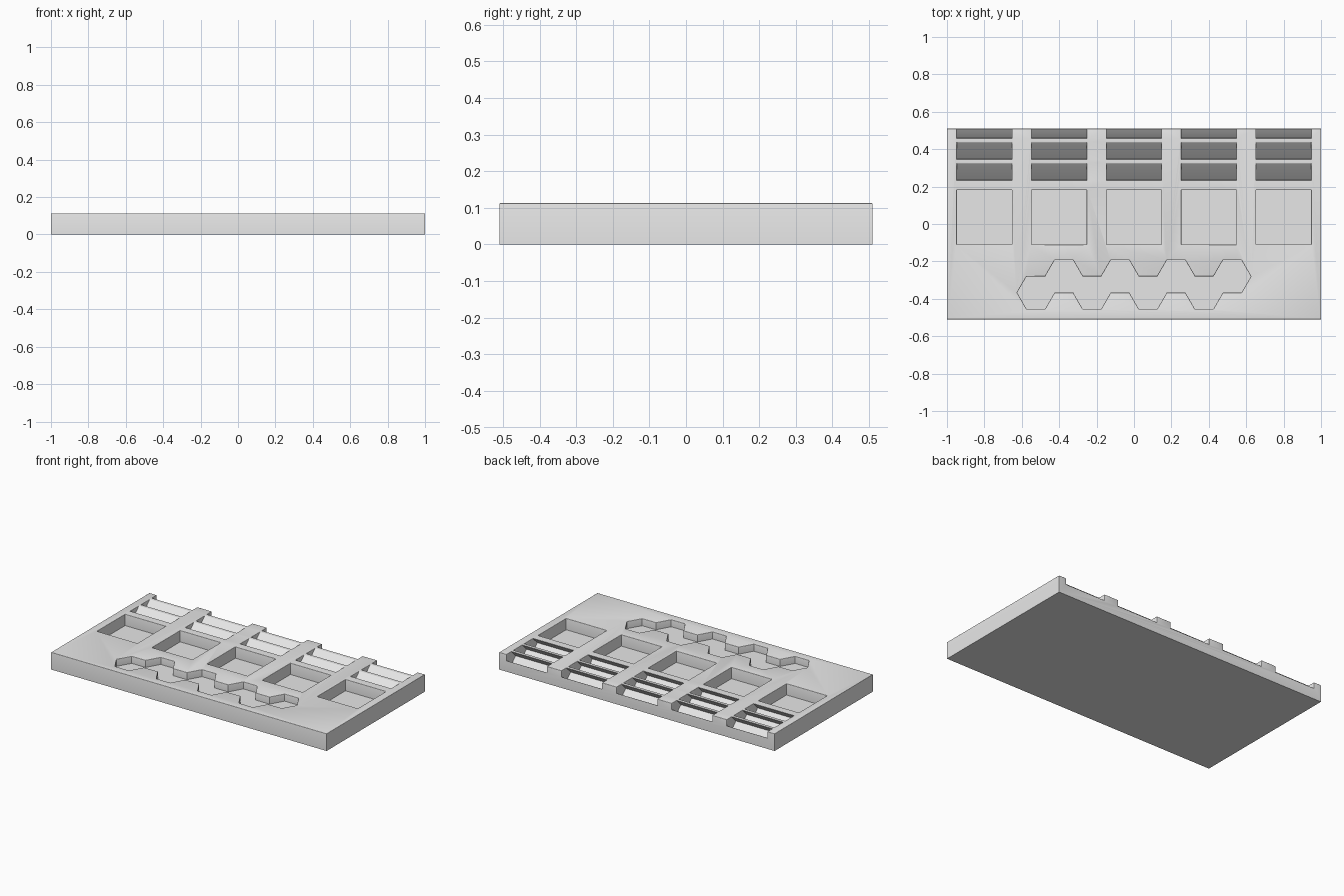
import bpy, bmesh, math
from mathutils import Vector

if "Cube" in bpy.data.objects:
    bpy.data.objects.remove(bpy.data.objects["Cube"])

W, D, H = 1.0, 0.51, 0.113          # half width, half depth, height
COLUMNS = [-0.8, -0.4, 0.0, 0.4, 0.8]


def prism(bm, outline, offset):
    """Closed solid made by sweeping a 3D outline along an offset."""
    off = Vector(offset)
    a = [bm.verts.new(p) for p in outline]
    b = [bm.verts.new(Vector(p) + off) for p in outline]
    n = len(a)
    bm.faces.new(a)
    bm.faces.new(b[::-1])
    for i in range(n):
        bm.faces.new((a[i], b[i], b[(i + 1) % n], a[(i + 1) % n]))


def make_object(name, bm):
    bmesh.ops.recalc_face_normals(bm, faces=bm.faces[:])
    mesh = bpy.data.meshes.new(name)
    bm.to_mesh(mesh)
    bm.free()
    ob = bpy.data.objects.new(name, mesh)
    bpy.context.collection.objects.link(ob)
    return ob


# Solid tray block
bm = bmesh.new()
prism(bm, [(-W, -D, 0), (W, -D, 0), (W, D, 0), (-W, D, 0)], (0, 0, H))
tray = make_object("tray", bm)

# All recesses in one cutter
bm = bmesh.new()
for cx in COLUMNS:
    # Square pocket
    x0, x1 = cx - 0.147, cx + 0.147
    prism(bm, [(x0, -0.11, 0.038), (x1, -0.11, 0.038),
               (x1, 0.182, 0.038), (x0, 0.182, 0.038)], (0, 0, 0.2))
    # Three leaning slots, the last one breaking through the back
    for k in range(3):
        y = 0.235 + 0.1125 * k
        prism(bm, [(x0, y, 0.023), (x0, y - 0.045, 0.068),
                   (x0, y + 0.05, 0.163), (x0, y + 0.14, 0.163)],
              (x1 - x0, 0, 0))

# Zigzag chain of hexagonal pockets
R, HEX_H, LOW, MID = 0.1, 0.0866, -0.367, -0.3237
path = []
for k in range(4):
    c = -0.525 + 0.3 * k
    path += [(c - R, LOW), (c - R / 2, LOW - HEX_H),
             (c + R / 2, LOW - HEX_H), (c + R, LOW)]
path.append((0.575, LOW))
path += [(-x, 2 * MID - y) for x, y in path]
prism(bm, [(x, y, 0.066) for x, y in path], (0, 0, 0.15))
cutter = make_object("recess_cutter", bm)
cutter.hide_render = True

cut = tray.modifiers.new("recesses", 'BOOLEAN')
cut.operation = 'DIFFERENCE'
cut.solver = 'EXACT'
cut.object = cutter
deps = bpy.context.evaluated_depsgraph_get()
result = bpy.data.meshes.new_from_object(tray.evaluated_get(deps))
tray.modifiers.clear()
tray.data = result
bpy.data.objects.remove(cutter)

# Soften the upper rims, the slot bars and the back lip
bm = bmesh.new()
bm.from_mesh(result)
bmesh.ops.remove_doubles(bm, verts=bm.verts[:], dist=1e-5)
rims = []
for e in bm.edges:
    if len(e.link_faces) != 2 or e.calc_face_angle_signed(0) < 0.3:
        continue
    lo = min(v.co.z for v in e.verts)
    on_top = lo > H - 0.001
    at_back = lo > 0.05 and all(v.co.y > D - 0.001 for v in e.verts)
    if on_top or at_back:
        rims.append(e)
bmesh.ops.bevel(bm, geom=rims, offset=0.008, offset_type='OFFSET',
                segments=3, profile=0.5, affect='EDGES', clamp_overlap=True)
bm.to_mesh(result)
bm.free()

# Single grey finish
grey = bpy.data.materials.new("light_grey")
grey.diffuse_color = (0.8, 0.8, 0.8, 1)
grey.use_nodes = True
grey.node_tree.nodes["Principled BSDF"].inputs["Base Color"].default_value = grey.diffuse_color
result.materials.clear()
result.materials.append(grey)

bpy.context.view_layer.objects.active = tray
tray.select_set(True)
bpy.ops.object.shade_smooth_by_angle(angle=math.radians(35))
